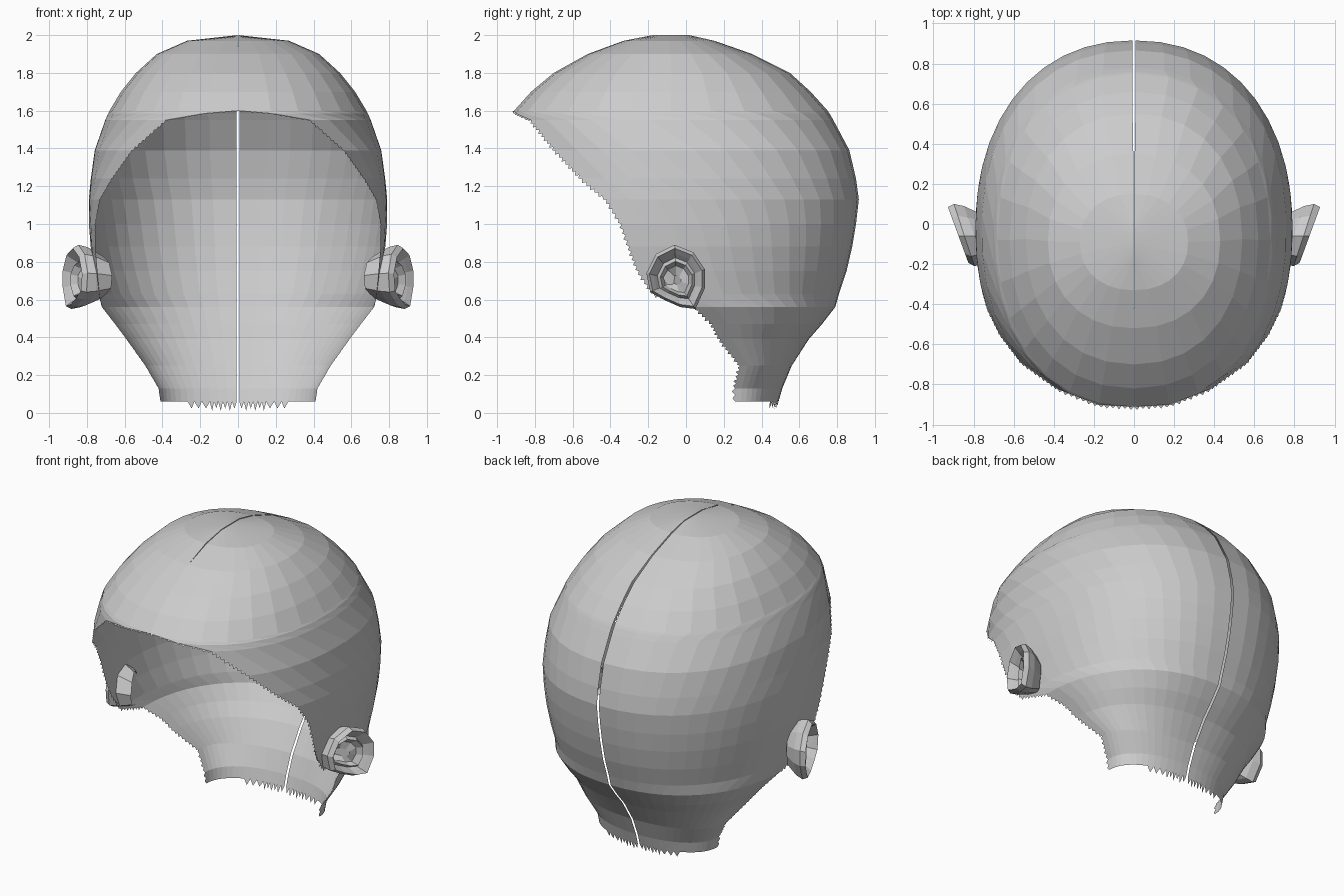
import bpy, bmesh, math
from mathutils import Vector

cube = bpy.data.objects.get("Cube")
if cube:
    bpy.data.objects.remove(cube)

grey = bpy.data.materials.new("light grey")
grey.use_nodes = True
colour = (0.6, 0.6, 0.6, 1)
grey.diffuse_color = colour
grey.node_tree.nodes["Principled BSDF"].inputs["Base Color"].default_value = colour


def make_object(name, bm):
    """Turn a half mesh into a mirrored, flat shaded object."""
    mesh = bpy.data.meshes.new(name)
    bm.to_mesh(mesh)
    bm.free()
    mesh.materials.append(grey)
    obj = bpy.data.objects.new(name, mesh)
    bpy.context.collection.objects.link(obj)
    mirror = obj.modifiers.new("mirror", 'MIRROR')
    mirror.merge_threshold = 0.0005
    return obj


def bridge(bm, low, high, closed=False):
    """Join two rows of vertices with quads."""
    count = len(low)
    for j in range(count if closed else count - 1):
        k = (j + 1) % count
        bm.faces.new((low[j], low[k], high[k], high[j]))


def add_teeth(bm, start, end, inside, count, depth):
    """Ragged triangles along one border edge, pointing away from inside."""
    along = end - start
    out = start - inside
    out = (out - out.project(along)).normalized() * depth
    for k in range(count):
        p = start + along * (k / count)
        q = start + along * ((k + 1) / count)
        tip = (p + q) / 2 + out * (1 if k % 2 else 0.75)
        bm.faces.new([bm.verts.new(v) for v in (p, q, tip)])


# Scalp levels: height, half width, front y, back y, y of the hairline
HIDDEN = -0.95
LEVELS = [
    (0.06, 0.41, HIDDEN, 0.49, 0.26),
    (0.13, 0.42, HIDDEN, 0.51, 0.26),
    (0.25, 0.49, HIDDEN, 0.56, 0.29),
    (0.39, 0.59, HIDDEN, 0.65, 0.18),
    (0.47, 0.65, HIDDEN, 0.72, 0.14),
    (0.56, 0.72, HIDDEN, 0.79, 0.05),
    (0.63, 0.74, HIDDEN, 0.81, -0.17),
    (0.75, 0.76, HIDDEN, 0.85, -0.25),
    (0.88, 0.78, HIDDEN, 0.88, -0.3),
    (1.0, 0.79, HIDDEN, 0.9, -0.34),
    (1.13, 0.79, HIDDEN, 0.915, -0.42),
    (1.24, 0.78, HIDDEN, 0.9, -0.55),
    (1.39, 0.76, HIDDEN, 0.865, -0.69),
    (1.55, 0.705, -0.93, 0.78, -0.82),
    (1.585, 0.69, -0.92, 0.76, -0.9),
    (1.6, 0.68, -0.91, 0.75, -0.91),
    (1.7, 0.62, -0.82, 0.66, -0.82),
    (1.8, 0.54, -0.7, 0.55, -0.7),
    (1.9, 0.43, -0.52, 0.35, -0.52),
    (1.97, 0.27, -0.33, 0.15, -0.33),
]
COLUMNS = 14
POWER = 2.2
SLIT = 0.007


def scalp_row(z, width, front, back, cut):
    """Half a rounded ring, from the hairline round to the back slit."""
    mid = (front + back) / 2 if z >= 1.55 else max(-0.03, cut)
    reach = min(1, max(0, (mid - cut) / (mid - front)))
    first = -math.asin(reach ** (POWER / 2))
    row = []
    for j in range(COLUMNS + 1):
        t = first + (math.pi / 2 - first) * j / COLUMNS
        s, c = math.sin(t), max(0, math.cos(t))
        depth = back - mid if s > 0 else mid - front
        y = mid + math.copysign(depth * abs(s) ** (2 / POWER), s)
        x = width * c ** (2 / POWER)
        if j == COLUMNS:
            x = SLIT if z < 1.9 else SLIT / 2
        elif c < 0.001:
            x = SLIT / 3 if y > -0.5 else 0
        row.append(Vector((x, y, z)))
    return row


# Scalp shell with a slit along the back and crown
bm = bmesh.new()
rows = [scalp_row(*level) for level in LEVELS]
rows.append([Vector((SLIT / 3, -0.33 + 0.48 * j / COLUMNS, 2)) for j in range(COLUMNS + 1)])
for p in rows[-1]:
    p.y = -0.08 + (p.y + 0.09) * 0.4
grid = [[bm.verts.new(p) for p in row] for row in rows]
for low, high in zip(grid, grid[1:]):
    bridge(bm, low, high)

# Ragged hairline at the brow, sides and nape
for low, high in zip(rows[:15], rows[1:16]):
    steps = max(1, round((high[0] - low[0]).length / 0.03))
    add_teeth(bm, low[0], high[0], low[1], steps, 0.018)
for j in range(COLUMNS):
    p, q = rows[0][j], rows[0][j + 1]
    if q.x < 0.24:
        add_teeth(bm, q, p, rows[1][j + 1], max(1, round((p - q).length / 0.03)), 0.05)
make_object("scalp", bm)

# Ears: an outline lofted from the head over the rim into the hollow
OUTLINE = [(-0.19, 0.64), (-0.21, 0.74), (-0.16, 0.84), (-0.06, 0.89), (0.04, 0.85),
           (0.1, 0.76), (0.1, 0.66), (0.05, 0.55), (-0.03, 0.56), (-0.12, 0.6)]
SECTIONS = [(0.68, -0.13), (0.93, -0.05), (1, 0), (0.9, 0.03), (0.76, 0.0),
            (0.64, -0.03), (0.54, -0.01), (0.42, -0.05), (0.15, -0.07)]
centre_y, centre_z = -0.05, 0.7
bm = bmesh.new()
loops = []
for scale, push in SECTIONS:
    loop = []
    for y, z in OUTLINE:
        x = 0.865 + 0.33 * y + push
        loop.append(bm.verts.new((x, centre_y + (y - centre_y) * scale,
                                  centre_z + (z - centre_z) * scale)))
    loops.append(loop)
for low, high in zip(loops, loops[1:]):
    bridge(bm, low, high, closed=True)
bm.faces.new(loops[-1])
bmesh.ops.recalc_face_normals(bm, faces=bm.faces)
make_object("ears", bm)
